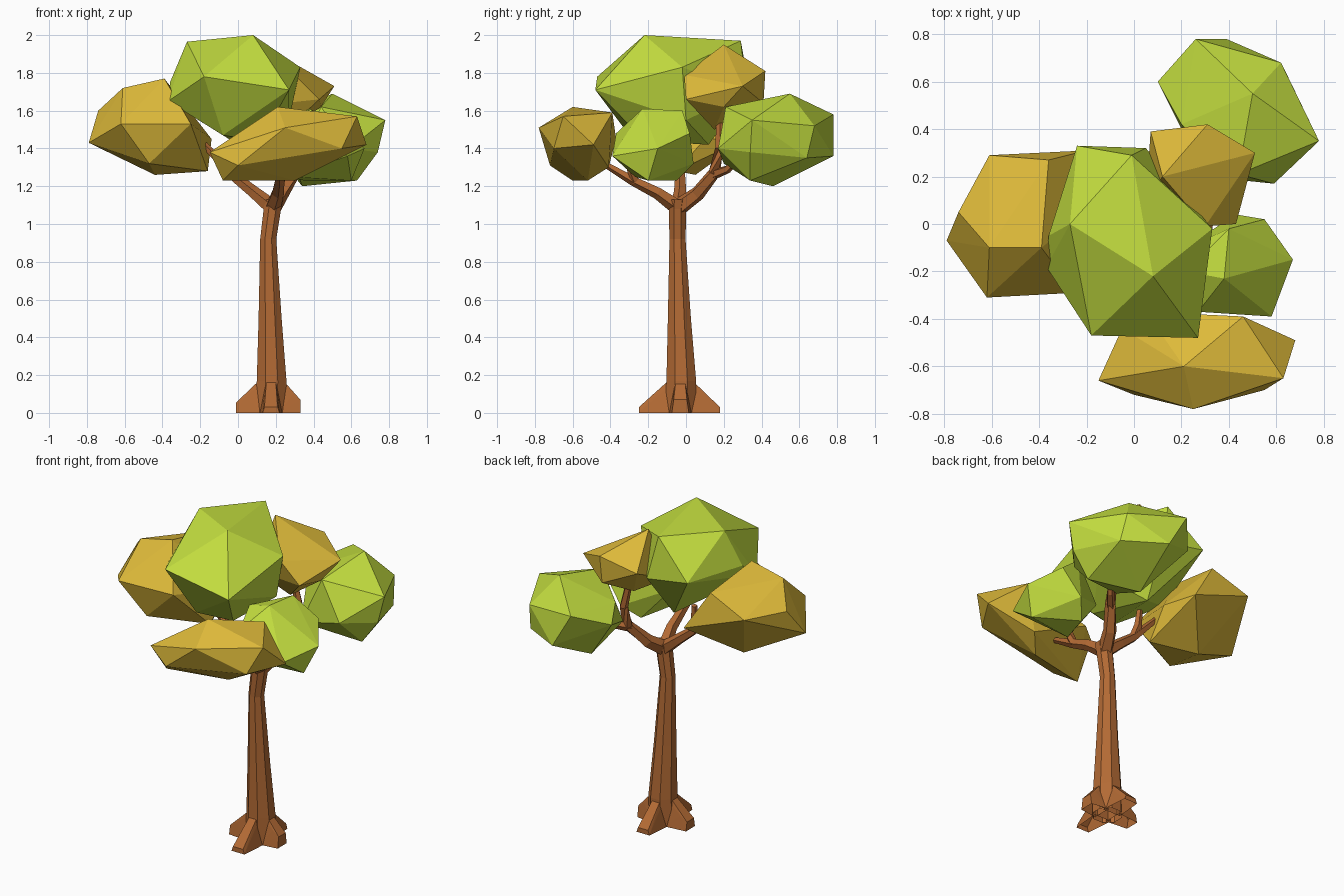
import bpy, bmesh, math
from mathutils import Vector


def material(name, rgb):
    m = bpy.data.materials.new(name)
    m.diffuse_color = (*rgb, 1)
    return m


GREEN = material("leaf_green", (0.55, 0.73, 0.05))
GOLD = material("leaf_gold", (0.73, 0.49, 0.042))
BARK = material("bark_brown", (0.45, 0.145, 0.035))


def finish(name, bm, mat):
    bmesh.ops.recalc_face_normals(bm, faces=bm.faces)
    # the tree is open where it meets the ground
    ground = [f for f in bm.faces if all(v.co.z < 0.001 for v in f.verts)]
    bmesh.ops.delete(bm, geom=ground, context='FACES')
    me = bpy.data.meshes.new(name)
    bm.to_mesh(me)
    bm.free()
    me.materials.append(mat)
    bpy.context.collection.objects.link(bpy.data.objects.new(name, me))


def hull(name, points, mat):
    """Faceted convex lump spanned by a few corner points."""
    bm = bmesh.new()
    for p in points:
        bm.verts.new(p)
    bmesh.ops.convex_hull(bm, input=bm.verts)
    loose = [v for v in bm.verts if not v.link_faces]
    bmesh.ops.delete(bm, geom=loose, context='VERTS')
    finish(name, bm, mat)


def tube(name, path, radii, sides, level=False):
    """Low-poly limb along a path; level keeps the rings horizontal."""
    bm = bmesh.new()
    pts = [Vector(p) for p in path]
    rings = []
    for i, (p, r) in enumerate(zip(pts, radii)):
        d = (pts[min(i + 1, len(pts) - 1)] - pts[max(i - 1, 0)]).normalized()
        if level:
            u, v = Vector((1, 0, 0)), Vector((0, 1, 0))
        else:
            u = d.cross(Vector((0.3, 0.2, 1))).normalized()
            v = d.cross(u)
        ring = []
        for k in range(sides):
            a = 2 * math.pi * (k + 0.5) / sides
            ring.append(bm.verts.new(p + (u * math.cos(a) + v * math.sin(a)) * r))
        rings.append(ring)
    for a, b in zip(rings, rings[1:]):
        for k in range(sides):
            n = (k + 1) % sides
            bm.faces.new((a[k], a[n], b[n], b[k]))
    bm.faces.new(rings[0])
    bm.faces.new(rings[-1])
    finish(name, bm, BARK)


# Trunk, slightly bent near the top
tube("trunk",
     [(.175, -.03, 0), (.178, -.025, .17), (.17, -.035, .5), (.16, -.045, .92),
      (.182, -.045, 1.08), (.19, -.04, 1.13)],
     [.09, .085, .066, .046, .05, .055], 8, level=True)

# Four boxy root flares
for side, angle, length, tip in (("right", 0, .155, .07), ("back", 90, .21, .03),
                                 ("left", 180, .185, .055), ("front", 270, .22, .03)):
    a = math.radians(angle)
    out, across = Vector((math.cos(a), math.sin(a), 0)), Vector((-math.sin(a), math.cos(a), 0))
    base = Vector((.175, -.03, 0))
    corners = []
    for s in (-1, 1):
        for dist, z, w in ((.04, 0, .06), (length, 0, .045), (length, tip, .035),
                           (length * .75, tip + .03, .035), (.075, .16, .025), (.04, .16, .03)):
            corners.append(base + out * dist + across * s * w + Vector((0, 0, z)))
    hull(side + "_root", corners, BARK)

# Branches and their forks
tube("left_branch", [(.19, -.04, 1.08), (.08, -.03, 1.17), (-.02, -.03, 1.25), (-.18, -.02, 1.42)],
     [.045, .034, .028, .018], 5)
tube("left_fork", [(-.02, -.03, 1.25), (-.045, -.02, 1.33), (-.05, -.01, 1.43)], [.026, .024, .018], 5)
tube("front_branch", [(.18, -.03, 1.08), (.21, -.15, 1.165), (.22, -.28, 1.23), (.22, -.45, 1.33)],
     [.045, .034, .027, .016], 5)
tube("front_fork", [(.22, -.27, 1.22), (.24, -.29, 1.29), (.25, -.29, 1.42)], [.026, .023, .016], 5)
tube("back_branch", [(.18, -.05, 1.08), (.23, .06, 1.16), (.3, .15, 1.27), (.31, .18, 1.4), (.27, .18, 1.57)],
     [.048, .04, .033, .026, .02], 5)
tube("back_fork", [(.29, .14, 1.26), (.36, .22, 1.29), (.42, .29, 1.36)], [.028, .022, .016], 5)

# Leaf clumps
hull("top_clump", [
    (.08, -.22, 2.0), (-.01, .29, 1.97), (-.27, 0, 1.965), (-.18, -.47, 1.78), (.27, -.48, 1.71),
    (.33, -.02, 1.83), (-.37, -.18, 1.65), (-.36, -.05, 1.75), (-.24, .33, 1.75), (.05, .32, 1.7),
    (0, .12, 1.42), (.27, 0, 1.55), (-.08, -.3, 1.47), (.12, -.22, 1.44)], GREEN)
hull("left_clump", [
    (-.79, -.07, 1.43), (-.74, .05, 1.6), (-.61, -.1, 1.72), (-.39, -.1, 1.77), (-.36, .27, 1.7),
    (-.61, .29, 1.6), (-.2, .31, 1.45), (-.62, -.31, 1.53), (-.25, -.29, 1.53), (-.47, -.24, 1.32),
    (-.44, .05, 1.26), (-.16, -.05, 1.28), (-.14, .1, 1.45)], GOLD)
hull("back_upper_clump", [
    (.12, .2, 1.95), (.31, .42, 1.81), (.07, .39, 1.75), (.51, .3, 1.73), (.43, 0, 1.66),
    (.3, -.01, 1.79), (.3, .41, 1.64), (.26, .15, 1.5), (.05, .1, 1.62), (.44, .2, 1.62)], GOLD)
hull("back_right_clump", [
    (.5, .55, 1.69), (.78, .35, 1.55), (.26, .78, 1.58), (.39, .78, 1.36), (.62, .68, 1.52),
    (.64, .64, 1.35), (.59, .17, 1.4), (.44, .21, 1.62), (.1, .6, 1.5), (.2, .42, 1.55),
    (.34, .46, 1.2), (.63, .34, 1.23), (.3, .2, 1.32), (.74, .34, 1.38)], GREEN)
hull("right_clump", [
    (.38, -.23, 1.61), (.4, -.02, 1.6), (.67, -.15, 1.4), (.58, -.39, 1.36), (.27, -.37, 1.48),
    (.55, .02, 1.48), (.43, .04, 1.32), (.6, -.2, 1.23), (.35, -.05, 1.23), (.27, -.27, 1.25),
    (.18, -.12, 1.43), (.22, -.2, 1.56)], GREEN)
hull("front_clump", [
    (.21, -.6, 1.62), (.63, -.65, 1.57), (.46, -.39, 1.59), (.68, -.49, 1.42), (.25, -.78, 1.51),
    (.55, -.7, 1.4), (-.15, -.66, 1.38), (-.05, -.44, 1.42), (.05, -.37, 1.45), (-.08, -.6, 1.23),
    (.3, -.52, 1.23), (.4, -.41, 1.3), (0, -.72, 1.31)], GOLD)
